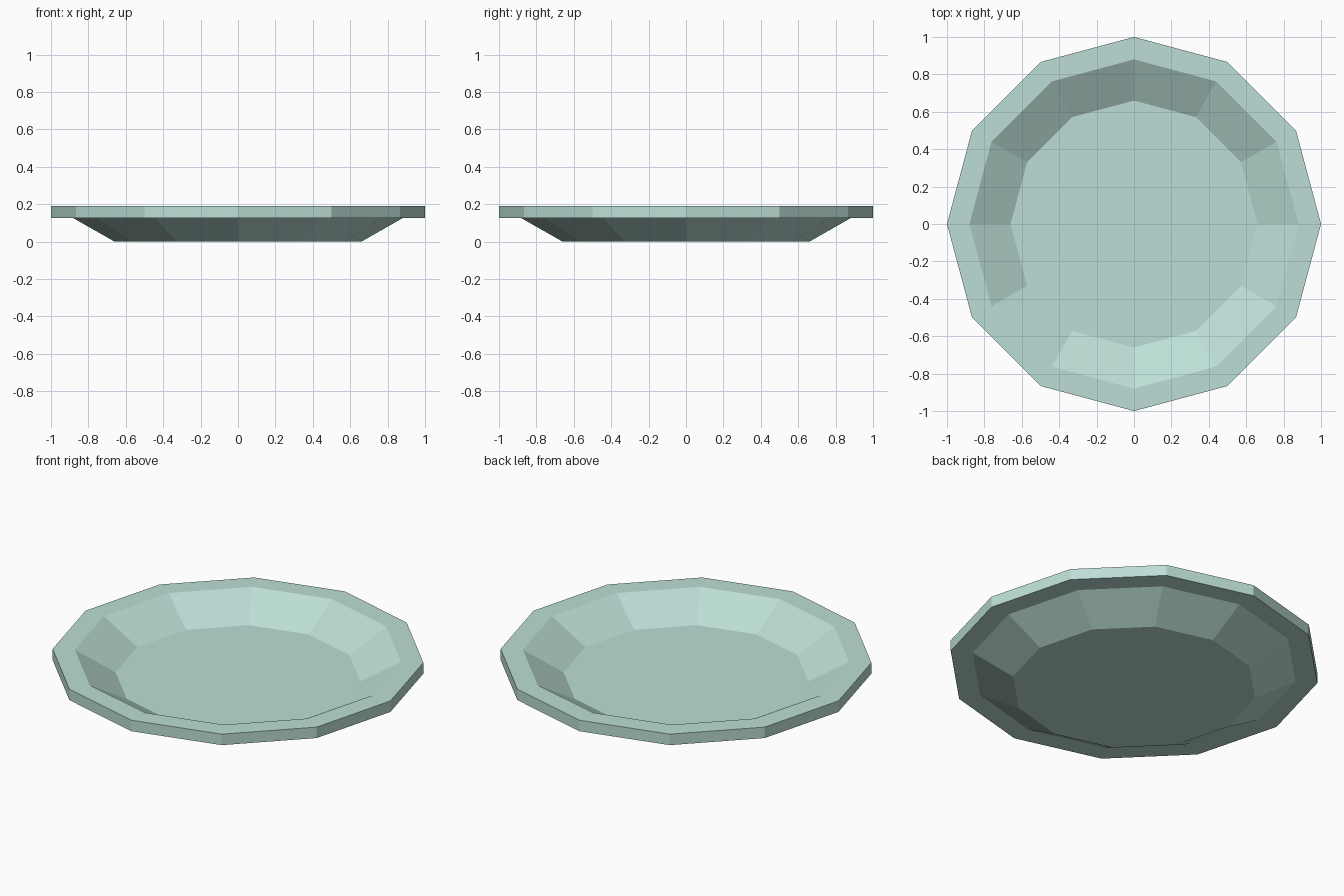
import bpy, bmesh, math

if "Cube" in bpy.data.objects:
    bpy.data.objects.remove(bpy.data.objects["Cube"])

SIDES = 12

# Single pale ceramic colour
glaze = bpy.data.materials.new("pale_green_ceramic")
glaze.diffuse_color = (0.503, 0.730, 0.672, 1.0)
glaze.use_nodes = True
glaze.node_tree.nodes["Principled BSDF"].inputs["Base Color"].default_value = glaze.diffuse_color

# Cross-section (radius, height) from the underside, round the rim, to the inner floor
profile = [(0.66, 0.0), (0.88, 0.125), (1.0, 0.125),
           (1.0, 0.19), (0.88, 0.19), (0.66, 0.065)]

bm = bmesh.new()
rings = []
for r, z in profile:
    rings.append([bm.verts.new((r * math.cos(2 * math.pi * i / SIDES),
                                r * math.sin(2 * math.pi * i / SIDES), z))
                  for i in range(SIDES)])

# Walls between neighbouring rings
for a, b in zip(rings, rings[1:]):
    for i in range(SIDES):
        j = (i + 1) % SIDES
        bm.faces.new((a[i], a[j], b[j], b[i]))

# Underside and eating surface
bm.faces.new(rings[0][::-1])
bm.faces.new(rings[-1])
bmesh.ops.recalc_face_normals(bm, faces=bm.faces)

mesh = bpy.data.meshes.new("plate")
bm.to_mesh(mesh)
bm.free()
mesh.materials.append(glaze)
plate = bpy.data.objects.new("plate", mesh)
bpy.context.collection.objects.link(plate)
